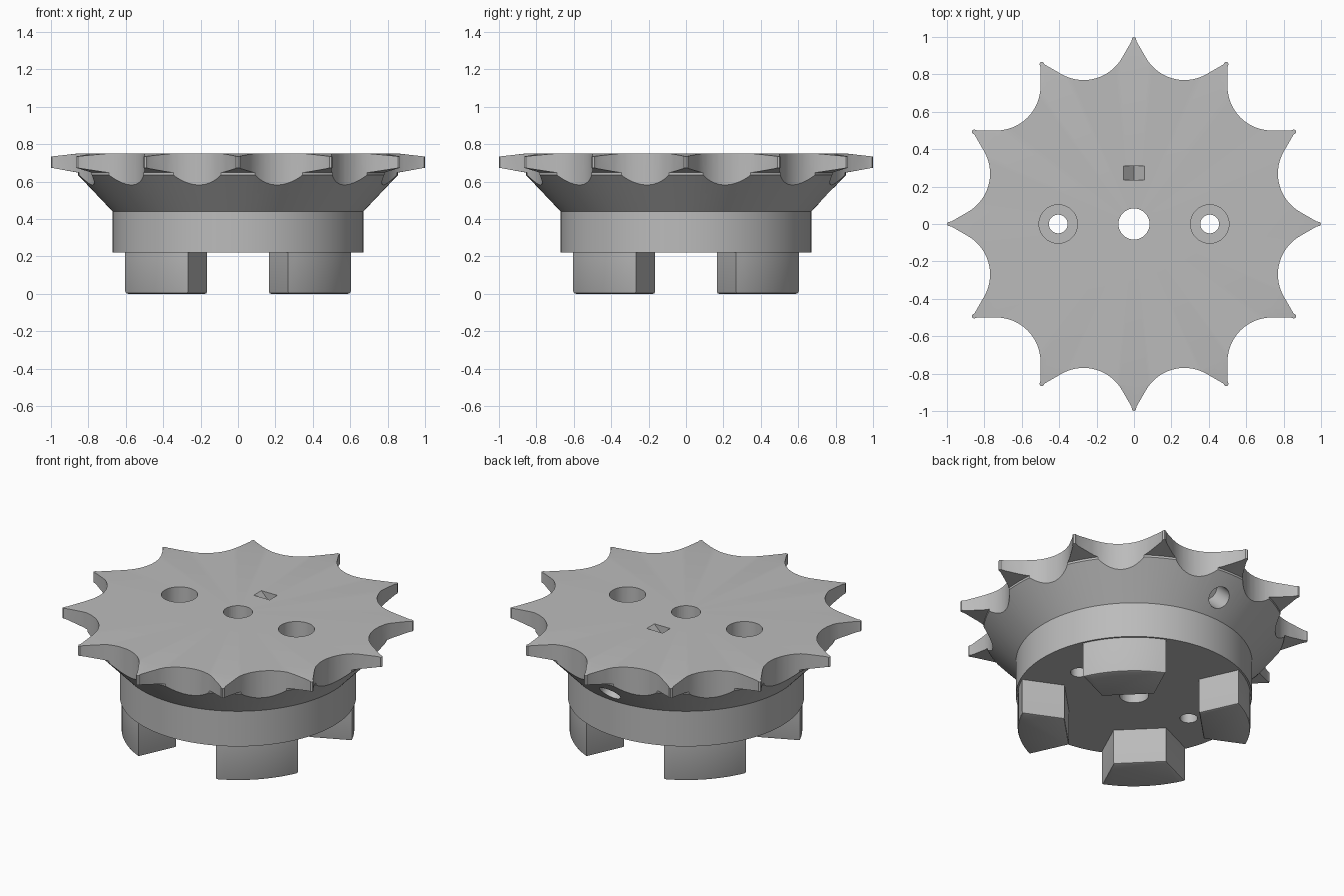
import bpy, bmesh
from math import sin, cos, pi, radians
from mathutils import Vector, Matrix

if "Cube" in bpy.data.objects:
    bpy.data.objects.remove(bpy.data.objects["Cube"], do_unlink=True)

grey = bpy.data.materials.new("plain_grey")
grey.use_nodes = True
colour = (0.5, 0.5, 0.5, 1)
grey.diffuse_color = colour
grey.node_tree.nodes["Principled BSDF"].inputs["Base Color"].default_value = colour

TEETH = 12
TOP = 0.75


def add_object(name, bm):
    bmesh.ops.recalc_face_normals(bm, faces=bm.faces[:])
    mesh = bpy.data.meshes.new(name)
    bm.to_mesh(mesh)
    bm.free()
    mesh.materials.append(grey)
    ob = bpy.data.objects.new(name, mesh)
    bpy.context.collection.objects.link(ob)
    return ob


def lathe(name, profile, steps=144):
    bm = bmesh.new()
    verts = [bm.verts.new((r, 0, z)) for r, z in profile]
    edges = [bm.edges.new(pair) for pair in zip(verts, verts[1:])]
    bmesh.ops.spin(bm, geom=verts + edges, cent=(0, 0, 0), axis=(0, 0, 1),
                   angle=2 * pi, steps=steps, use_duplicate=False)
    bmesh.ops.remove_doubles(bm, verts=bm.verts[:], dist=1e-5)
    return add_object(name, bm)


def prism(outline, low, high):
    bm = bmesh.new()
    base = bm.faces.new([bm.verts.new((x, y, low)) for x, y in outline])
    side = bmesh.ops.extrude_face_region(bm, geom=[base], use_keep_orig=True)
    moved = [v for v in side["geom"] if isinstance(v, bmesh.types.BMVert)]
    bmesh.ops.translate(bm, verts=moved, vec=(0, 0, high - low))
    return bm


def cylinder(name, centre, radius, depth, direction=(0, 0, 1)):
    bm = bmesh.new()
    turn = Vector((0, 0, 1)).rotation_difference(Vector(direction)).to_matrix().to_4x4()
    bmesh.ops.create_cone(bm, cap_ends=True, segments=40, radius1=radius, radius2=radius,
                          depth=depth, matrix=Matrix.Translation(centre) @ turn)
    return add_object(name, bm)


def cut(target, tool, operation="DIFFERENCE"):
    mod = target.modifiers.new("cut", "BOOLEAN")
    mod.operation, mod.solver, mod.object = operation, "EXACT", tool
    tool.hide_render = True
    bpy.context.view_layer.objects.active = target
    bpy.ops.object.modifier_apply(modifier=mod.name)
    bpy.data.objects.remove(tool, do_unlink=True)


def tooth_outline():
    # round gullet, straight tangent flank, small rounded tip
    d, rho, sweep = 1.042, 0.237, radians(45)
    pitch = 2 * pi / TEETH
    gullet = []
    for i in range(21):
        a = sweep * (i / 10 - 1)
        gullet.append(Vector((d - rho * cos(a), rho * sin(a))))
    flank = Vector((sin(sweep), cos(sweep))) * 0.1
    first = gullet[0] + Vector((flank.x, -flank.y))
    last = gullet[-1] + flank
    half = [first] + gullet + [last]
    points = []
    for k in range(TEETH):
        turn = Matrix.Rotation((k + 0.5) * pitch, 2)
        points += [turn @ p for p in half]
        for r, offset in ((0.994, -0.01), (1.0, 0), (0.994, 0.01)):
            a = (k + 1) * pitch + offset
            points.append(Vector((r * cos(a), r * sin(a))))
    return points


# Turned wheel: hub, cone and plate with thinned rim
wheel = lathe("sprocket_wheel", [
    (0, 0.22), (0.67, 0.22), (0.67, 0.44), (0.855, 0.635), (0.855, 0.648),
    (1.02, 0.678), (1.02, 0.732), (0.86, TOP), (0, TOP)])
cut(wheel, add_object("tooth_shape", prism(tooth_outline(), 0, 1)), "INTERSECT")

# Centre bore and two counterbored bolt holes
cut(wheel, cylinder("centre_bore", (0, 0, 0.5), 0.083, 2))
for x in (-0.405, 0.405):
    cut(wheel, cylinder("bolt_hole", (x, 0, 0.5), 0.05, 2))
    cut(wheel, cylinder("counterbore", (x, 0, 0.8), 0.103, 1))

# V notch on the plate
bm = prism([(-0.065, 0.01), (0, -0.055), (0.065, 0.01)], -0.0375, 0.0375)
bm.transform(Matrix.Translation((0, 0.272, TOP)) @ Matrix.Rotation(pi / 2, 4, "X"))
cut(wheel, add_object("notch", bm))

# Angled hole in the back of the cone
cut(wheel, cylinder("cone_hole", (0, 0.75, 0.53), 0.065, 0.3, (0, 0.72, -0.69)))

# Four drive lugs under the hub
lugs = []
for k in range(4):
    arc = [radians(-21 + 42 * i / 10) for i in range(11)]
    outline = [(0.66 * cos(a), 0.66 * sin(a)) for a in arc] + [(0.383, 0.15), (0.383, -0.15)]
    bm = prism(outline, 0, 0.23)
    rim = [e for e in bm.edges if all(v.co.z < 0.001 for v in e.verts)]
    bmesh.ops.bevel(bm, geom=rim, offset=0.012, segments=2, profile=0.5, affect="EDGES")
    bm.transform(Matrix.Rotation(pi / 4 + k * pi / 2, 4, "Z"))
    lugs.append(add_object(f"drive_lug_{k + 1}", bm))

# Smooth shading with sharp edges kept
bpy.ops.object.select_all(action="DESELECT")
for ob in [wheel] + lugs:
    ob.select_set(True)
bpy.context.view_layer.objects.active = wheel
bpy.ops.object.shade_smooth_by_angle(angle=radians(25))
